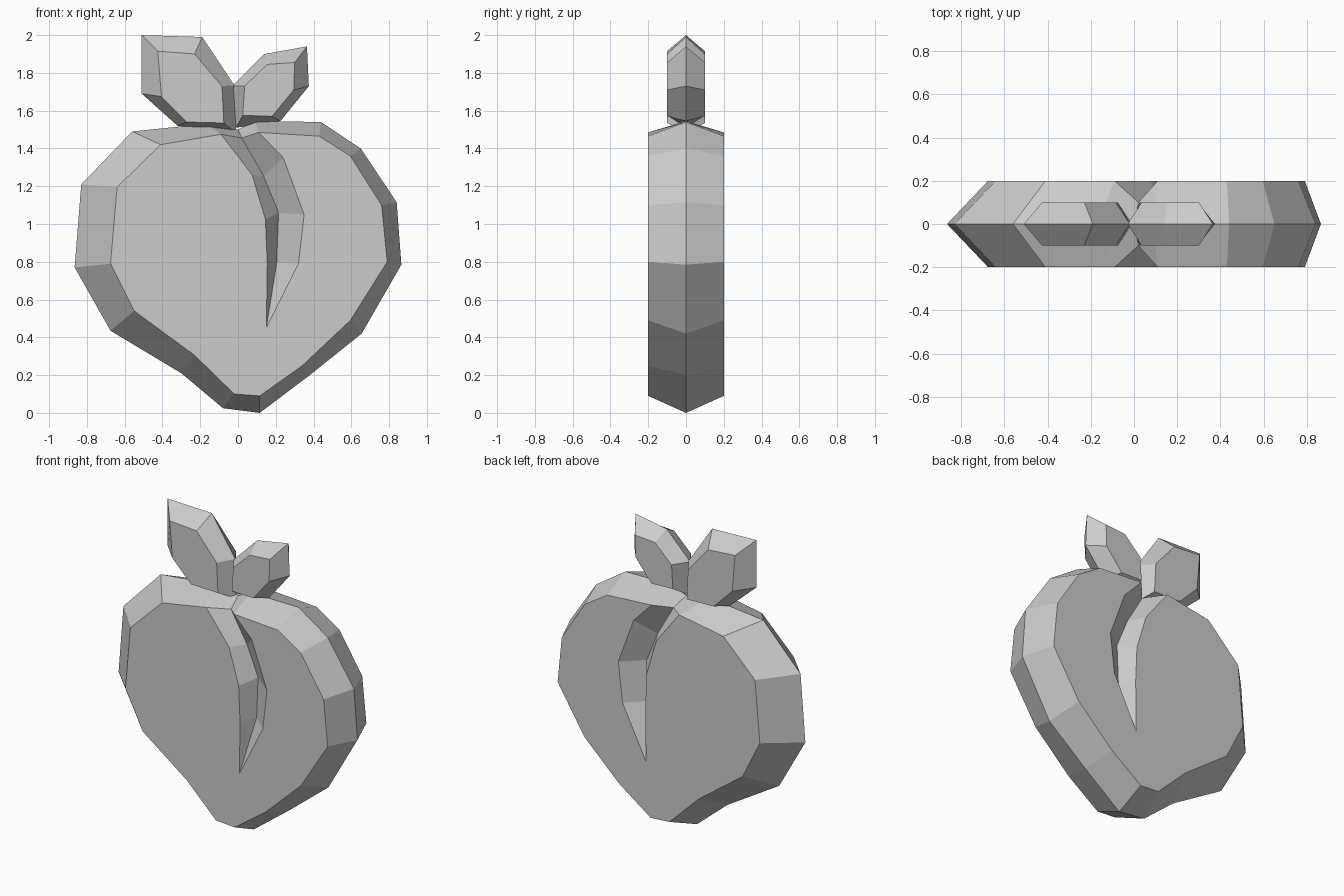
import bpy, bmesh


def strip(bm, a, b, closed=False):
    """Join two rows of points with quads (triangles where points coincide)."""
    n = len(a)
    for i in range(n if closed else n - 1):
        j = (i + 1) % n
        pts = []
        for p in (a[i], a[j], b[j], b[i]):
            if p not in pts:
                pts.append(p)
        if len(pts) > 2:
            bm.faces.new([bm.verts.new(p) for p in pts])


def at(points, y):
    return [(x, y, z) for x, z in points]


def finish(bm, name):
    bmesh.ops.remove_doubles(bm, verts=bm.verts[:], dist=0.001)
    bmesh.ops.recalc_face_normals(bm, faces=bm.faces[:])
    mesh = bpy.data.meshes.new(name)
    bm.to_mesh(mesh)
    bm.free()
    bpy.context.collection.objects.link(bpy.data.objects.new(name, mesh))


# Fruit: ridge outline at y = 0 and face outline at y = +-0.2
ridge = [(-0.17, 1.53), (-0.56, 1.49), (-0.83, 1.21), (-0.865, 0.77),
         (-0.675, 0.435), (-0.30, 0.21), (-0.08, 0.025), (0.115, 0.0),
         (0.38, 0.20), (0.655, 0.42), (0.865, 0.785), (0.84, 1.115),
         (0.65, 1.40), (0.44, 1.54), (0.09, 1.545)]
face = [(-0.09, 1.475), (-0.41, 1.42), (-0.64, 1.195), (-0.675, 0.79),
        (-0.55, 0.54), (-0.23, 0.305), (-0.02, 0.10), (0.115, 0.09),
        (0.34, 0.25), (0.595, 0.49), (0.79, 0.80), (0.76, 1.10),
        (0.595, 1.36), (0.43, 1.465), (0.11, 1.485)]
# Crease: two edges and the valley between them, ending in a point
crease_left = [(-0.09, 1.475), (0.075, 1.26), (0.145, 1.025), (0.155, 0.79), (0.15, 0.45)]
crease_right = [(0.11, 1.485), (0.24, 1.35), (0.35, 1.05), (0.32, 0.79), (0.15, 0.45)]
valley = [(0.02, 1.455), (0.135, 1.255), (0.215, 1.06), (0.205, 0.795)]

bm = bmesh.new()
for s in (-1, 1):
    y = 0.2 * s
    strip(bm, at(ridge, 0), at(face, y))
    bottom = at(valley, y / 2) + [(0.15, y, 0.45)]
    left, right = at(crease_left, y), at(crease_right, y)
    strip(bm, left, bottom)
    strip(bm, bottom, right)
    # Top notch where the crease crosses over the ridge
    strip(bm, [left[0], bottom[0], right[0]],
          at([ridge[0], (0.0, 1.50), ridge[-1]], 0))
    outline = face + crease_right[1:] + crease_left[-2:0:-1]
    bm.faces.new([bm.verts.new(p) for p in at(outline, y)])
finish(bm, "fruit")

# Leaves: bevelled slabs with a ridge round the middle
leaves = {
    "leaf_left": (
        [(-0.51, 2.0), (-0.19, 1.99), (-0.02, 1.735), (-0.01, 1.48), (-0.32, 1.52), (-0.51, 1.69)],
        [(-0.425, 1.915), (-0.23, 1.90), (-0.085, 1.73), (-0.075, 1.535), (-0.27, 1.54), (-0.405, 1.675)]),
    "leaf_right": (
        [(-0.03, 1.73), (0.14, 1.90), (0.365, 1.94), (0.375, 1.73), (0.225, 1.545), (-0.01, 1.51)],
        [(0.035, 1.73), (0.155, 1.845), (0.30, 1.855), (0.295, 1.71), (0.18, 1.57), (0.025, 1.575)]),
}
for name, (outer, inner) in leaves.items():
    bm = bmesh.new()
    for y in (-0.1, 0.1):
        strip(bm, at(outer, 0), at(inner, y), closed=True)
        bm.faces.new([bm.verts.new(p) for p in at(inner, y)])
    finish(bm, name)
